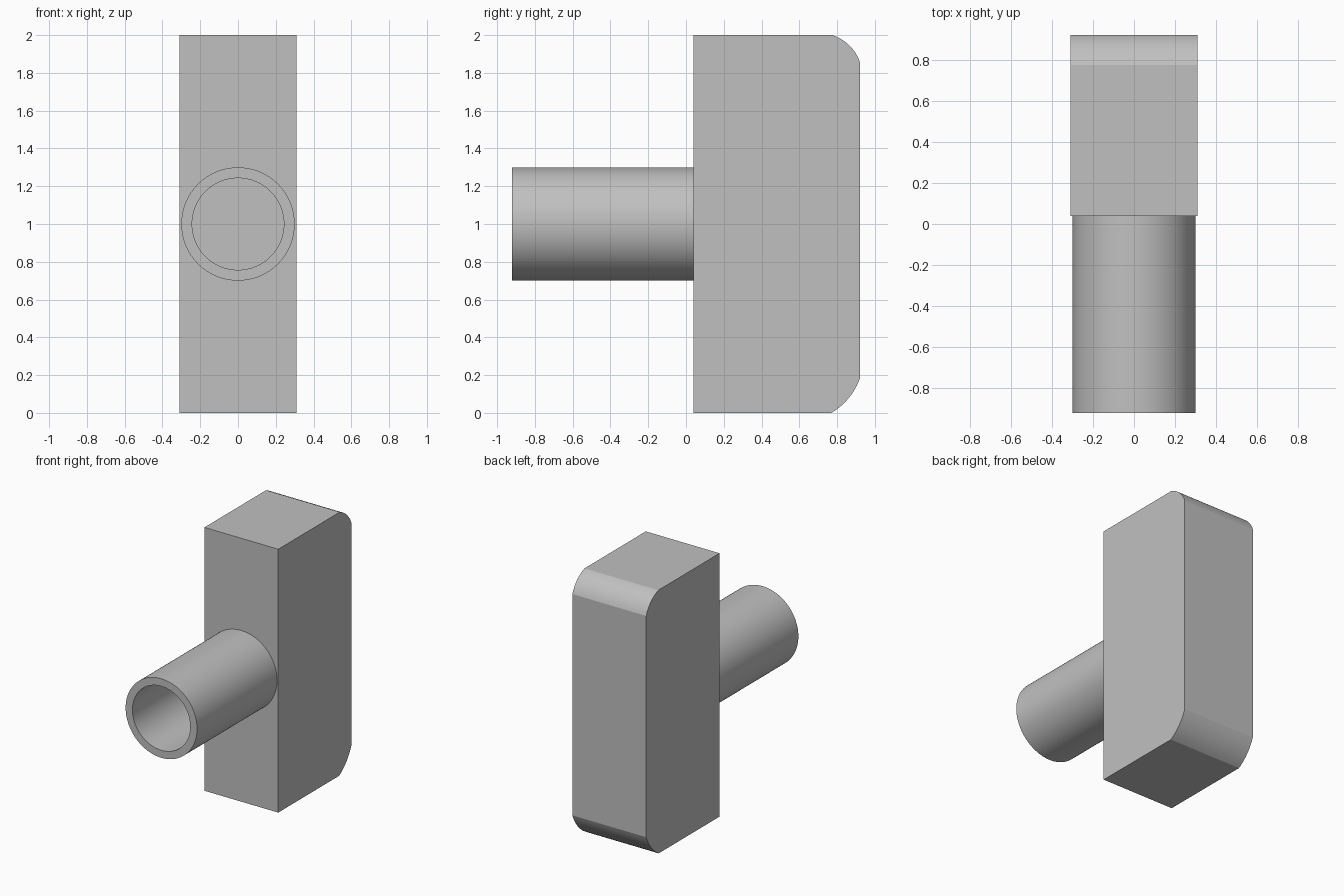
import bpy
import bmesh
import math
from mathutils import Vector

cube = bpy.data.objects.get("Cube")
if cube:
    bpy.data.objects.remove(cube)

# One plain grey for the whole model
GREY = (0.53, 0.53, 0.53, 1)
grey = bpy.data.materials.new("plain grey")
grey.use_nodes = True
grey.diffuse_color = GREY
grey.node_tree.nodes["Principled BSDF"].inputs["Base Color"].default_value = GREY


def finish(name, bm):
    """Turn a bmesh into a grey object with smooth curves and sharp edges."""
    bmesh.ops.recalc_face_normals(bm, faces=bm.faces)
    mesh = bpy.data.meshes.new(name)
    bm.to_mesh(mesh)
    bm.free()
    mesh.materials.append(grey)
    obj = bpy.data.objects.new(name, mesh)
    bpy.context.collection.objects.link(obj)
    bpy.ops.object.select_all(action="DESELECT")
    obj.select_set(True)
    bpy.context.view_layer.objects.active = obj
    bpy.ops.object.shade_smooth_by_angle(angle=math.radians(20))


def arc(start, end, sagitta, steps=12):
    """Points on a shallow arc bulging to the right of start -> end."""
    a, b = Vector(start), Vector(end)
    chord = b - a
    half = chord.length / 2
    radius = (half * half + sagitta * sagitta) / (2 * sagitta)
    side = Vector((chord.y, -chord.x)).normalized()
    centre = (a + b) / 2 - side * (radius - sagitta)
    sweep = math.asin(half / radius)
    along = chord.normalized()
    angles = [sweep * (2 * i / steps - 1) for i in range(steps + 1)]
    return [centre + radius * (side * math.cos(t) + along * math.sin(t)) for t in angles]


# Body: side outline with rounded rear corners, extruded across x
HALF_WIDTH, FRONT, BACK = 0.31, 0.04, 0.92
outline = [Vector((FRONT, 2)), Vector((FRONT, 0))]
outline += arc((0.77, 0), (BACK, 0.18), 0.02)
outline += arc((BACK, 1.86), (0.775, 2), 0.023)
bm = bmesh.new()
profile = bm.faces.new([bm.verts.new((-HALF_WIDTH, p.x, p.y)) for p in outline])
swept = bmesh.ops.extrude_face_region(bm, geom=[profile], use_keep_orig=True)
moved = [g for g in swept["geom"] if isinstance(g, bmesh.types.BMVert)]
bmesh.ops.translate(bm, verts=moved, vec=(2 * HALF_WIDTH, 0, 0))
finish("body", bm)

# Tube: hollow wall profile spun around the y axis
OUTER, INNER, TIP, HEIGHT = 0.3, 0.243, -0.92, 1
bm = bmesh.new()
wall = [(INNER, FRONT), (INNER, TIP), (OUTER, TIP), (OUTER, FRONT)]
verts = [bm.verts.new((r, y, HEIGHT)) for r, y in wall]
edges = [bm.edges.new(pair) for pair in zip(verts, verts[1:])]
bmesh.ops.spin(bm, geom=verts + edges, cent=(0, 0, HEIGHT), axis=(0, 1, 0),
               angle=math.tau, steps=96, use_duplicate=False)
bmesh.ops.remove_doubles(bm, verts=bm.verts, dist=0.0001)
finish("tube", bm)
